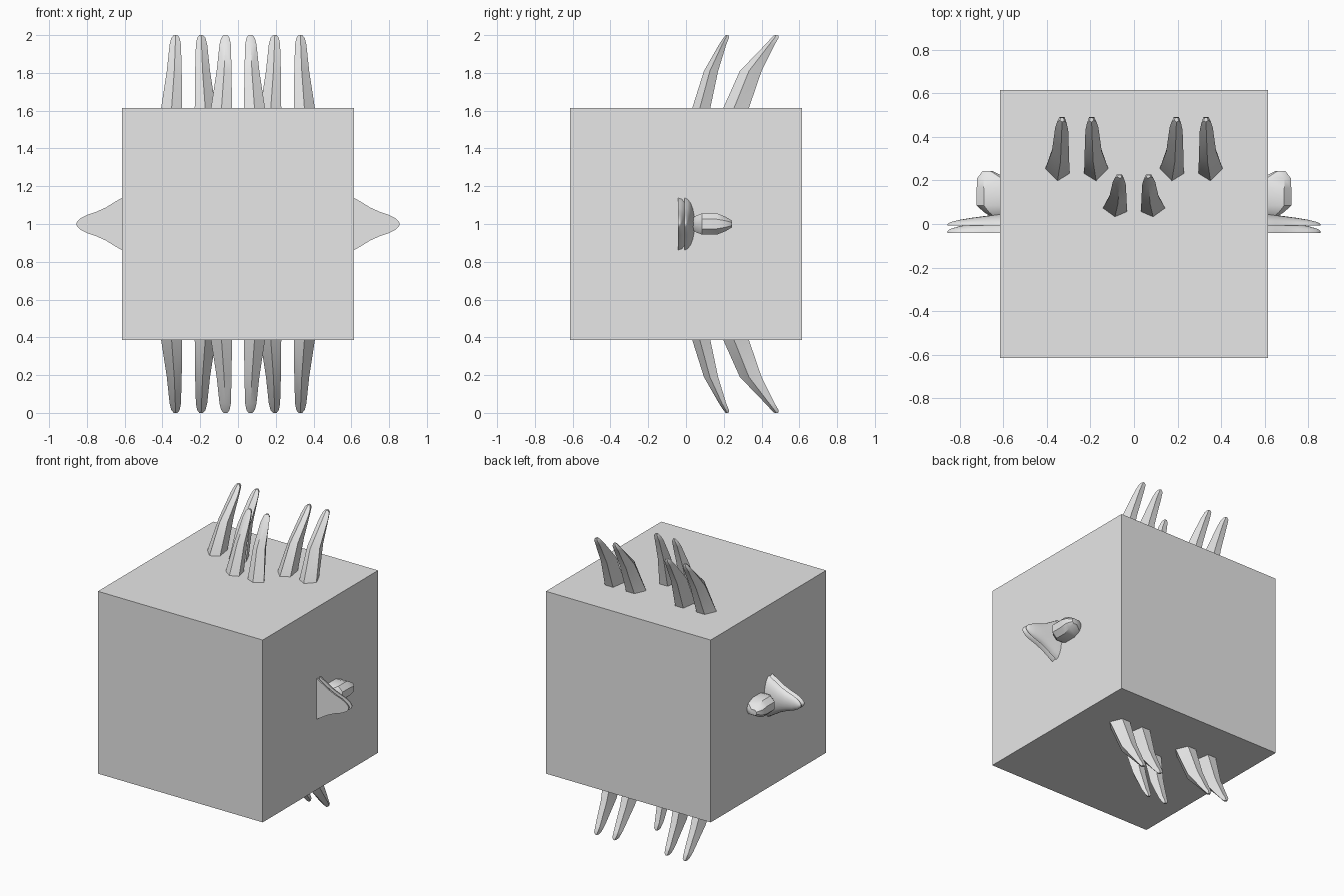
import bpy, bmesh, math

if "Cube" in bpy.data.objects:
    bpy.data.objects.remove(bpy.data.objects["Cube"])

grey = bpy.data.materials.new("light grey")
grey.diffuse_color = (0.8, 0.8, 0.8, 1)
grey.use_nodes = True
grey.node_tree.nodes["Principled BSDF"].inputs["Base Color"].default_value = grey.diffuse_color


def finish(name, bm, smooth=None):
    bmesh.ops.recalc_face_normals(bm, faces=bm.faces)
    me = bpy.data.meshes.new(name)
    bm.to_mesh(me)
    bm.free()
    me.materials.append(grey)
    ob = bpy.data.objects.new(name, me)
    bpy.context.collection.objects.link(ob)
    if smooth:
        bpy.ops.object.select_all(action='DESELECT')
        ob.select_set(True)
        bpy.context.view_layer.objects.active = ob
        bpy.ops.object.shade_smooth_by_angle(angle=math.radians(smooth))
    return ob


def loft(name, rings, smooth):
    bm = bmesh.new()
    vs = [[bm.verts.new(p) for p in r] for r in rings]
    n = len(rings[0])
    for a, b in zip(vs, vs[1:]):
        for i in range(n):
            j = (i + 1) % n
            bm.faces.new((a[i], a[j], b[j], b[i]))
    bm.faces.new(vs[0])
    bm.faces.new(vs[-1])
    return finish(name, bm, smooth)


# Central cube
bm = bmesh.new()
bmesh.ops.create_cube(bm, size=1.23)
bmesh.ops.translate(bm, vec=(0, 0, 1), verts=bm.verts)
finish("cube_body", bm)

# Curved claws: height above centre, front y, back y, straight half, flared half
OUTER = [(0.55, 0.175, 0.31, 0.035, 0.09), (0.62, 0.20, 0.335, 0.034, 0.076),
         (0.81, 0.285, 0.40, 0.032, 0.047), (0.95, 0.42, 0.47, 0.028, 0.032),
         (0.985, 0.452, 0.49, 0.021, 0.023), (1.0, 0.468, 0.488, 0.010, 0.010)]
INNER = [(0.55, 0.01, 0.115, 0.035, 0.09), (0.62, 0.035, 0.13, 0.034, 0.076),
         (0.81, 0.095, 0.17, 0.032, 0.047), (0.95, 0.175, 0.213, 0.028, 0.032),
         (0.985, 0.198, 0.227, 0.021, 0.023), (1.0, 0.21, 0.226, 0.010, 0.010)]


def claw(name, cx, flare, stations, up):
    rings = []
    for h, f, b, s, w in stations:
        d = b - f
        mid = (w - s) / 2
        sect = [(mid, f), (w, f + d * 0.42), (w * 0.55, b),
                (-s * 0.55, b), (-s, f + d * 0.25)]
        rings.append([(cx + flare * x, y, 1 + up * h) for x, y in sect])
    loft(name, rings, 40)


for up, level in ((1, "upper"), (-1, "lower")):
    for side, label in ((1, "right"), (-1, "left")):
        claw(f"{level}_{label}_outer_claw", side * 0.33, side, OUTER, up)
        claw(f"{level}_{label}_middle_claw", side * 0.195, -side, OUTER, up)
        claw(f"{level}_{label}_inner_claw", side * 0.066, side, INNER, up)

# Side fins: x, half height, thickness
FIN = [(0.58, 0.155, 0.068), (0.615, 0.138, 0.064), (0.65, 0.118, 0.058),
       (0.70, 0.087, 0.05), (0.75, 0.065, 0.042), (0.80, 0.048, 0.032),
       (0.835, 0.030, 0.022), (0.85, 0.015, 0.015), (0.855, 0.005, 0.01)]


def fin(name, side, y0, depth):
    rings = []
    for x, h, t in FIN:
        rings.append([(side * x, y0 + depth * t * math.sin(math.pi * i / 10),
                       1 + h * math.cos(math.pi * i / 10)) for i in range(11)])
    loft(name, rings, 45)


# Side pegs: y, x inner, x outer, half height
PEG = [(0.035, 0.58, 0.66, 0.03), (0.055, 0.57, 0.69, 0.045),
       (0.085, 0.56, 0.722, 0.056), (0.165, 0.56, 0.722, 0.056),
       (0.21, 0.58, 0.72, 0.038), (0.243, 0.65, 0.695, 0.018)]


def peg(name, side):
    rings = []
    for y, a, b, h in PEG:
        c, r = (a + b) / 2, (b - a) / 2
        sect = [(1, .45), (.6, 1), (-.6, 1), (-1, .45),
                (-1, -.45), (-.6, -1), (.6, -1), (1, -.45)]
        rings.append([(side * (c + r * u), y, 1 + h * v) for u, v in sect])
    loft(name, rings, 35)


for side, label in ((1, "right"), (-1, "left")):
    fin(f"{label}_front_fin", side, -0.042, 1.0)
    fin(f"{label}_back_fin", side, -0.008, 0.85)
    peg(f"{label}_peg", side)
